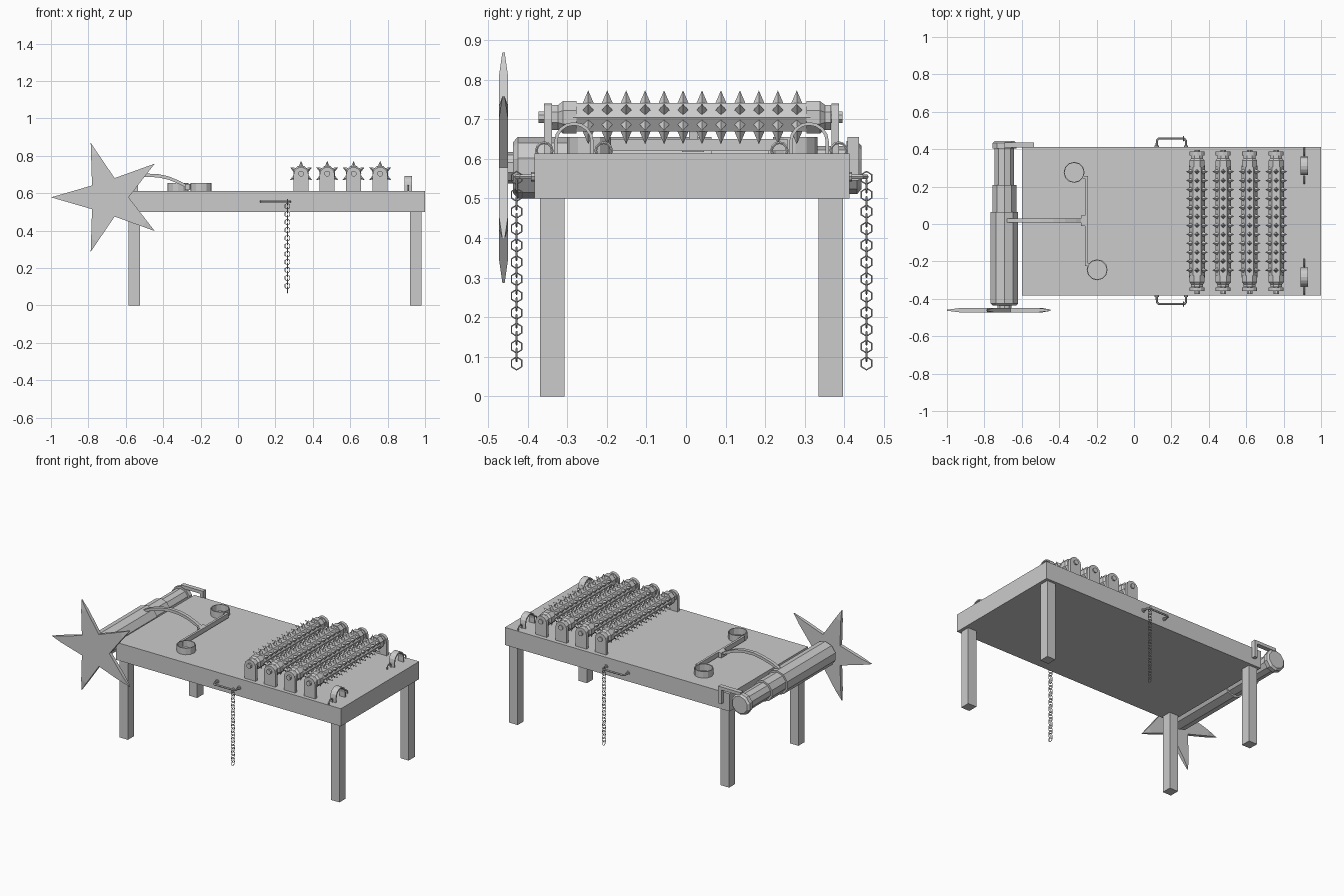
import bpy, bmesh, math
from mathutils import Vector, Matrix

if "Cube" in bpy.data.objects:
    bpy.data.objects.remove(bpy.data.objects["Cube"])

TAU = 2 * math.pi
TOP = 0.613
YC = 0.014


def finish(bm, name):
    bmesh.ops.recalc_face_normals(bm, faces=bm.faces)
    me = bpy.data.meshes.new(name)
    bm.to_mesh(me)
    bm.free()
    ob = bpy.data.objects.new(name, me)
    bpy.context.collection.objects.link(ob)
    return ob


def box(name, x0, x1, y0, y1, z0, z1):
    bm = bmesh.new()
    m = Matrix.Translation(((x0 + x1) / 2, (y0 + y1) / 2, (z0 + z1) / 2)) @ \
        Matrix.Diagonal((x1 - x0, y1 - y0, z1 - z0, 1))
    bmesh.ops.create_cube(bm, size=1, matrix=m)
    return finish(bm, name)


def lathe_y(bm, x, z, profile, n, phase=0):
    # solid of revolution around an axis parallel to y
    rings = [[bm.verts.new((x + r * math.cos(phase + TAU * i / n), y,
                            z + r * math.sin(phase + TAU * i / n))) for i in range(n)]
             for y, r in profile]
    for a, b in zip(rings, rings[1:]):
        for i in range(n):
            bm.faces.new((a[i], a[(i + 1) % n], b[(i + 1) % n], b[i]))
    bm.faces.new(rings[0])
    bm.faces.new(rings[-1])


def extrude_profile(name, pts, vec):
    bm = bmesh.new()
    f = bm.faces.new([bm.verts.new(p) for p in pts])
    g = bmesh.ops.extrude_face_region(bm, geom=[f])
    bmesh.ops.translate(bm, vec=vec, verts=[v for v in g['geom'] if isinstance(v, bmesh.types.BMVert)])
    return finish(bm, name)


def rod(name, pts, r, cyclic=False):
    cu = bpy.data.curves.new(name, 'CURVE')
    cu.dimensions = '3D'
    cu.bevel_depth = r
    cu.bevel_resolution = 1
    cu.use_fill_caps = True
    sp = cu.splines.new('POLY')
    sp.points.add(len(pts) - 1)
    for p, q in zip(sp.points, pts):
        p.co = (*q, 1)
    sp.use_cyclic_u = cyclic
    for s in cu.splines:
        s.use_smooth = False
    ob = bpy.data.objects.new(name, cu)
    bpy.context.collection.objects.link(ob)
    return ob


# table top and legs
box("table_top", -0.6, 1.0, -0.383, 0.413, 0.5, TOP)
for x in (-0.555, 0.95):
    for y in (-0.338, 0.366):
        box("leg", x - 0.03, x + 0.03, y - 0.031, y + 0.031, 0, 0.502)

# spiked rollers with their bearings
RZ = 0.705
for rx in (0.337, 0.477, 0.618, 0.76):
    bm = bmesh.new()
    lathe_y(bm, rx, RZ, [(YC - 0.3, 0.042), (YC + 0.3, 0.042)], 6)
    for k in range(12):
        for j in range(6):
            a = math.pi / 6 + j * TAU / 6
            d = Vector((math.cos(a), 0, math.sin(a)))
            m = Matrix.Translation(Vector((rx, -0.247 + k * 0.0479, RZ)) + d * 0.0505) @ \
                d.to_track_quat('Z', 'Y').to_matrix().to_4x4()
            bmesh.ops.create_cone(bm, segments=4, radius1=0.015, radius2=0, depth=0.035,
                                  cap_ends=True, matrix=m)
    finish(bm, "spiked_roller")
    bm = bmesh.new()
    lathe_y(bm, rx, RZ, [(-0.373, 0.016), (0.395, 0.016)], 8, math.pi / 8)
    finish(bm, "roller_axle")
    for s in (-1, 1):
        bm = bmesh.new()
        lathe_y(bm, rx, RZ, [(YC + s * d, r) for d, r in
                ((0.29, 0.044), (0.325, 0.044), (0.337, 0.034), (0.352, 0.034))], 8, math.pi / 8)
        finish(bm, "roller_collar")
        y = YC + s * 0.363
        arc = [(rx + 0.04 * math.cos(t * math.pi / 6), y - 0.01, 0.7 + 0.04 * math.sin(t * math.pi / 6))
               for t in range(7)]
        extrude_profile("roller_bearing", [(rx - 0.04, y - 0.01, TOP), (rx + 0.04, y - 0.01, TOP)] + arc,
                        (0, 0.02, 0))

# wrist shackles: arch strap with a loop on each side
for y in (-0.283, 0.311):
    outline = []
    for r, seq in ((0.05, range(9)), (0.042, range(8, -1, -1))):
        arc = [(0.89, y + r * math.cos(t * math.pi / 8), 0.643 + r * math.sin(t * math.pi / 8)) for t in seq]
        foot = [(0.89, y + r, TOP)], [(0.89, y - r, TOP)]
        outline += foot[0] + arc + foot[1] if r == 0.05 else foot[1] + arc + foot[0]
    extrude_profile("wrist_shackle", outline, (0.04, 0, 0))
    for s in (-0.075, 0.075):
        rod("shackle_loop", [(0.91, y + s + 0.02 * math.cos(t * math.pi / 6),
                              TOP + 0.008 + 0.02 * math.sin(t * math.pi / 6)) for t in range(12)], 0.004, True)

# ankle shackles: thin open rings
for x, y in ((-0.32, 0.276), (-0.197, -0.245)):
    bm = bmesh.new()
    n = 12
    rings = [[bm.verts.new((x + r * math.cos(TAU * i / n), y + r * math.sin(TAU * i / n), z))
              for i in range(n)] for r, z in ((0.056, TOP), (0.056, 0.655), (0.051, 0.655), (0.051, TOP))]
    for k in range(4):
        a, b = rings[k], rings[(k + 1) % 4]
        for i in range(n):
            bm.faces.new((a[i], a[(i + 1) % n], b[(i + 1) % n], b[i]))
    finish(bm, "ankle_shackle")

# spreader bar, with links to the ankle shackles
box("spreader_bar", -0.261, -0.247, -0.225, 0.257, 0.62, 0.65)
box("spreader_end", -0.272, -0.25, 0.243, 0.257, 0.62, 0.65)
box("spreader_end", -0.258, -0.24, -0.225, -0.211, 0.62, 0.65)
box("strap_plate", -0.283, -0.26, -0.01, 0.045, 0.618, 0.65)

# pulling strap from winch to spreader bar
path = [(-0.69, 0.645), (-0.63, 0.675), (-0.56, 0.695), (-0.5, 0.705), (-0.43, 0.703),
        (-0.37, 0.69), (-0.31, 0.665), (-0.265, 0.64)]
extrude_profile("pull_strap", [(x, 0.008, z) for x, z in path] +
                [(x, 0.008, z - 0.018) for x, z in reversed(path)], (0, 0.022, 0))

# winch drum: stepped ten-sided shaft
WX, WZ = -0.693, 0.578
for name, prof in (("winch_shaft", ((-0.47, 0.04), (-0.43, 0.04), (-0.43, 0.055), (0.435, 0.055))),
                   ("winch_drum", ((-0.437, 0.064), (-0.425, 0.0775), (0.065, 0.0775))),
                   ("winch_sleeve", ((0.065, 0.067), (0.208, 0.067))),
                   ("winch_end_cap", ((0.405, 0.067), (0.432, 0.067), (0.443, 0.055)))):
    bm = bmesh.new()
    lathe_y(bm, WX, WZ, prof, 10, math.pi / 2)
    finish(bm, name)

# winch brackets fixed to the table
box("winch_bracket_arm", WX, -0.535, 0.408, 0.437, 0.635, 0.655)
box("winch_bracket_foot", -0.557, -0.535, 0.408, 0.437, 0.545, 0.655)

# star-shaped hand wheel, thinning at the tips
bm = bmesh.new()
outline = []
notch = [0.108 * math.cos(math.pi / 5), 0.108 * math.sin(math.pi / 5)]
for k in range(5):
    a = math.pi + k * TAU / 5
    tip = (0.306, 0)
    mid = [n + (t - n) * 0.7 for n, t in zip(notch, tip)]
    for u, v, h in ((notch[0], -notch[1], 0.011), (mid[0], -mid[1], 0.011), (*tip, 0.003), (*mid, 0.011)):
        outline.append((WX + u * math.cos(a) - v * math.sin(a), WZ + u * math.sin(a) + v * math.cos(a), h))
sides = []
for s in (-1, 1):
    ring = [bm.verts.new((x, -0.461 + s * h, z)) for x, z, h in outline]
    c = bm.verts.new((WX, -0.461 + s * 0.011, WZ))
    for k in range(5):
        n0, m0, t, m1 = ring[4 * k:4 * k + 4]
        n1 = ring[(4 * k + 4) % 20]
        for f in ((c, n0, n1), (n0, m0, m1, n1), (m0, t, m1)):
            bm.faces.new(f)
    sides.append(ring)
for i in range(20):
    j = (i + 1) % 20
    bm.faces.new((sides[0][i], sides[0][j], sides[1][j], sides[1][i]))
finish(bm, "star_wheel")

# side handles and hanging chains
for s in (-1, 1):
    edge = YC + s * 0.395
    out = YC + s * 0.442
    rod("side_handle", [(0.122, edge, 0.555), (0.122, out - s * 0.01, 0.555), (0.132, out, 0.555),
                        (0.268, out, 0.555), (0.278, out - s * 0.01, 0.555), (0.278, edge, 0.555)], 0.006)
    for x in (0.122, 0.278):
        bm = bmesh.new()
        lathe_y(bm, x, 0.555, [(edge, 0.012), (edge + s * 0.01, 0.012)], 8)
        finish(bm, "handle_foot")
    for k in range(23):
        z = 0.552 - k * 0.0213
        pts = []
        for i in range(6):
            a = TAU * i / 6 + math.pi / 6 * 3
            w, h = 0.015 * math.cos(a), 0.0165 * math.sin(a)
            pts.append((0.264, out + w, z + h) if k % 2 == 0 else (0.264 + w, out, z + h))
        rod("chain_link", pts, 0.0022, True)
